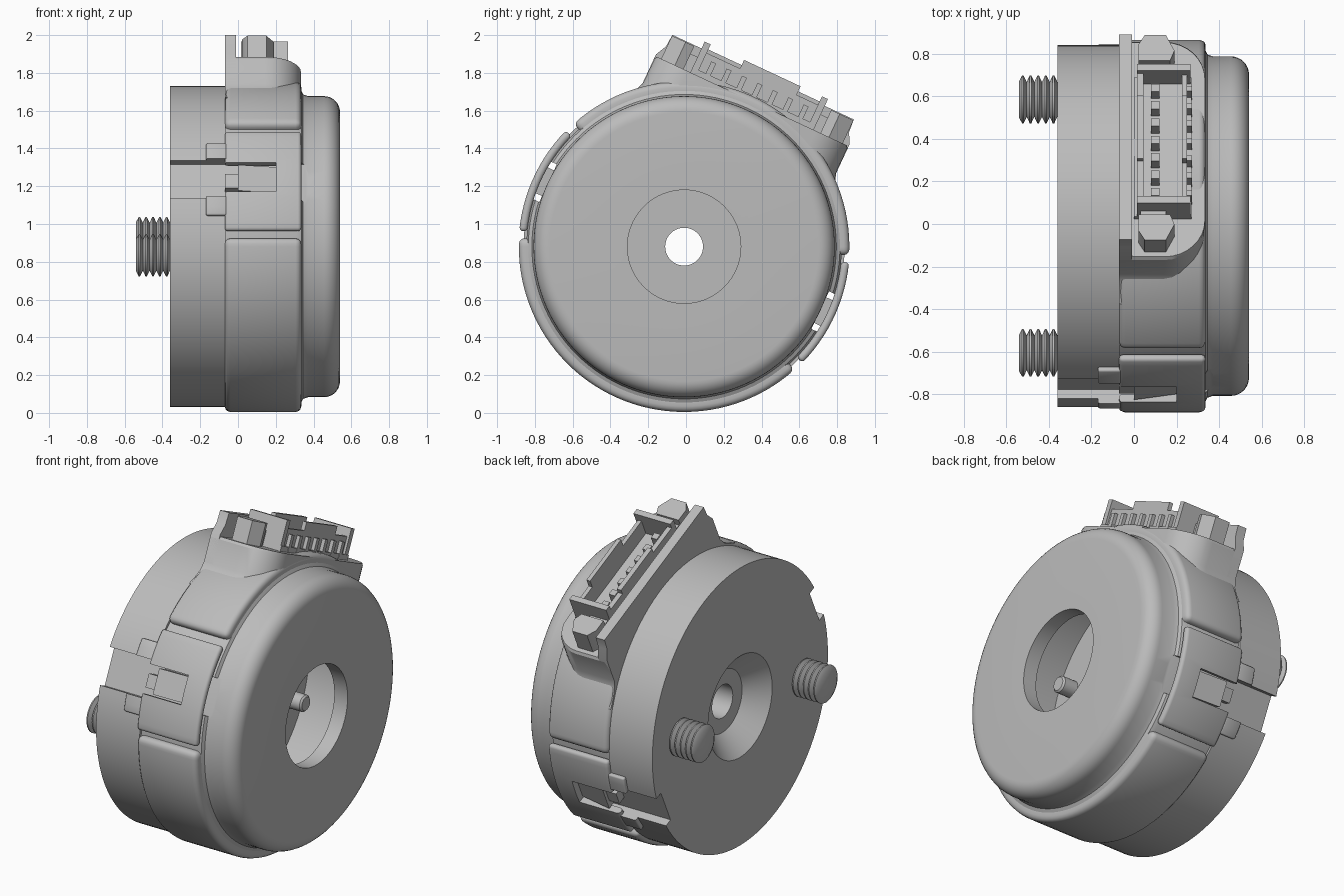
import bpy, bmesh
from math import sin, cos, pi, radians
from mathutils import Matrix

cube = bpy.data.objects.get("Cube")
if cube:
    bpy.data.objects.remove(cube, do_unlink=True)

grey = bpy.data.materials.new("plain_grey")
grey.use_nodes = True
colour = (0.5, 0.5, 0.5, 1)
grey.diffuse_color = colour
grey.node_tree.nodes["Principled BSDF"].inputs["Base Color"].default_value = colour


def frame(deg):
    """Axis frame: local z points outward at deg + 90 around the x axis."""
    return Matrix.Translation((0, -0.01, 0.88)) @ Matrix.Rotation(radians(deg), 4, 'X')


AXIS = frame(0)
SOCKET = frame(-25)


def loft(name, rings, matrix=AXIS, wrap=False, bevel=0, segments=3):
    """Skin closed loops of points into one solid."""
    bm = bmesh.new()
    loops = [[bm.verts.new(p) for p in ring] for ring in rings]
    pairs = list(zip(loops, loops[1:]))
    if wrap:
        pairs.append((loops[-1], loops[0]))
    else:
        bm.faces.new(loops[0])
        bm.faces.new(loops[-1])
    n = len(rings[0])
    for a, b in pairs:
        for i in range(n):
            j = (i + 1) % n
            bm.faces.new((a[i], a[j], b[j], b[i]))
    bmesh.ops.remove_doubles(bm, verts=bm.verts, dist=1e-5)
    bmesh.ops.recalc_face_normals(bm, faces=bm.faces)
    mesh = bpy.data.meshes.new(name)
    bm.to_mesh(mesh)
    bm.free()
    mesh.materials.append(grey)
    ob = bpy.data.objects.new(name, mesh)
    bpy.context.collection.objects.link(ob)
    ob.matrix_world = matrix
    if bevel:
        mod = ob.modifiers.new("round", 'BEVEL')
        mod.width, mod.segments = bevel, segments
        mod.limit_method, mod.angle_limit = 'ANGLE', radians(40)
        apply(ob, mod)
    return ob


def activate(ob):
    bpy.ops.object.select_all(action='DESELECT')
    ob.select_set(True)
    bpy.context.view_layer.objects.active = ob


def apply(ob, mod):
    activate(ob)
    bpy.ops.object.modifier_apply(modifier=mod.name)


def cut(ob, cutter):
    mod = ob.modifiers.new("cut", 'BOOLEAN')
    mod.operation, mod.solver, mod.object = 'DIFFERENCE', 'EXACT', cutter
    apply(ob, mod)


def lathe(name, profile, matrix=AXIS, steps=120):
    rings = [[(x, r * cos(a), r * sin(a)) for x, r in profile]
             for a in (2 * pi * i / steps for i in range(steps))]
    return loft(name, rings, matrix, wrap=True)


def sector(name, a0, a1, x0, x1, r0, r1, bevel):
    steps = max(4, int((a1 - a0) / 3))
    rings = []
    for i in range(steps + 1):
        a = radians(a0 + (a1 - a0) * i / steps)
        rings.append([(x, r * cos(a), r * sin(a))
                      for x, r in ((x0, r0), (x1, r0), (x1, r1), (x0, r1))])
    return loft(name, rings, AXIS, bevel=bevel)


def box(name, x, y, z, matrix=SOCKET, bevel=0):
    rings = [[(a, y[0], c), (a, y[1], c), (a, y[1], d), (a, y[0], d)]
             for a, c, d in ((x[0], *z), (x[1], *z))]
    return loft(name, rings, matrix, bevel=bevel)


# Mounting base with conical recess and shaft hole
base = lathe("mounting_base", [(-.36, .31), (-.36, .85), (-.065, .85), (-.065, .72),
                               (0, .72), (0, .1), (-.24, .1), (-.24, .19)])

# Hollow cover with rounded front edge and centre opening
corner = [(.455 + .085 * sin(i * pi / 16), .712 + .085 * cos(i * pi / 16)) for i in range(9)]
cover = lathe("cover", [(-.07, .7), (-.07, .835), (.31, .835), (.335, .825), (.345, .806),
                        (.37, .797)] + corner + [(.54, .3), (.45, .3), (.45, .7)])

# Raised skirt panels around the cover
sector("lower_skirt", 177, 312, -.07, .335, .78, .875, .03)
sector("upper_skirt", -3, 132, -.07, .335, .78, .875, .03)

# Two opposite snap latches, with a notch through base and cover
for side, deg in (("front", 65), ("back", -115)):
    m = frame(deg)
    notch = box("notch_cutter", (-.5, .37), (-.11, .11), (.795, 1), m)
    cut(base, notch)
    cut(cover, notch)
    mid = deg + 90
    latch = sector(side + "_latch", mid - 19.5, mid + 19.5, -.07, .335, .835, .877, .018)
    window = box("window_cutter", (-.075, .2), (-.085, .085), (.7, 1), m)
    bridge = sector(side + "_latch_foot", mid - 14, mid + 14, -.17, -.06, .845, .874, .01)
    slot = box("slot_cutter", (-.5, -.03), (-.11, .11), (.7, 1), m)
    cut(latch, window)
    cut(bridge, slot)
    for helper in (notch, window, slot):
        bpy.data.objects.remove(helper, do_unlink=True)
    loft(side + "_catch", [[(x, -.075, .78), (x, .075, .78), (x, .075, top), (x, -.075, top)]
                           for x, top in ((0, .865), (.2, .835))], m)
    box(side + "_catch_stem", (-.07, 0), (-.05, .03), (.78, .845), m)
    # Guide pin inside the cover
    lathe(side + "_guide_pin", [(-.02, 0), (-.02, .05), (.09, .05), (.1, .04), (.1, 0)],
          m @ Matrix.Translation((0, 0, .58)), 24)

# Threaded mounting screws
pitch = .036
thread = [(-.34, 0), (-.34, .085)]
for i in range(5):
    x = -.36 - i * pitch
    thread += [(x, .082), (x - pitch * .4, .112), (x - pitch * .6, .112)]
thread += [(-.54, .085), (-.54, 0)]
for name, y, z in (("back_screw", .595, .045), ("front_screw", -.595, -.045)):
    lathe(name, thread, AXIS @ Matrix.Translation((0, y, z)), 32)

# Socket tower: rounded outer corners, flaring into the skirt
def tower_ring(v, grow):
    half, rad, outer = .565 + grow, .19, .333
    arc = [i * pi / 16 for i in range(9)]
    right = [(outer - rad + rad * sin(a), half - rad + rad * cos(a), v) for a in arc]
    left = [(x, -u, v) for x, u, _ in reversed(right)]
    return [(-.07, half, v)] + right + left + [(-.07, -half, v)]


loft("socket_tower", [tower_ring(v, g) for v, g in
                      ((.56, .1), (.6, .055), (.64, .02), (.69, 0), (.835, 0), (.85, -.01))], SOCKET)

# Circuit plate standing behind the socket
loft("circuit_plate", [[(x, -.565, .58), (x, .565, .58), (x, .565, .86), (x, .535, .92),
                        (x, .53, .99), (x, -.53, .99), (x, -.535, .92), (x, -.565, .86)]
                       for x in (-.07, -.01)], SOCKET)

# Open socket shroud
box("shroud_floor", (.0, .27), (-.36, .36), (.83, .88))
box("shroud_back_wall", (.015, .045), (-.36, .36), (.84, 1.0))
box("shroud_back_crest", (.015, .045), (-.13, .2), (.99, 1.03))
box("shroud_front_wall", (.225, .25), (-.36, .36), (.84, .98))
box("shroud_front_crest", (.225, .25), (-.13, .2), (.97, 1.03))
for s in (-1, 1):
    ends = sorted((s * .36, s * .325))
    box("shroud_end", (.015, .265), ends, (.84, 1.03))
    # Wedge shaped locking block at each end
    outline = [(.02, .40), (.17, .40), (.19, .45), (.15, .53), (.05, .53), (.02, .48)]
    loft("locking_block", [[(x, s * u, v) for x, u in outline] for v in (.84, .985)], SOCKET)
    box("locking_arm", (.03, .15), sorted((s * .35, s * .41)), (.84, .94))

# Ribs on the shroud and contact pins inside it
for i in range(7):
    u = -.27 + i * .09
    box("shroud_rib", (.245, .272), (u - .014, u + .014), (.84, .95))
    box("contact_pin", (.08, .12), (u - .02, u + .02), (.87, .96))

# Smooth shading with crisp edges
for ob in bpy.context.collection.objects:
    if ob.type == 'MESH' and grey.name in ob.data.materials:
        activate(ob)
        bpy.ops.object.shade_smooth_by_angle(angle=radians(32))
